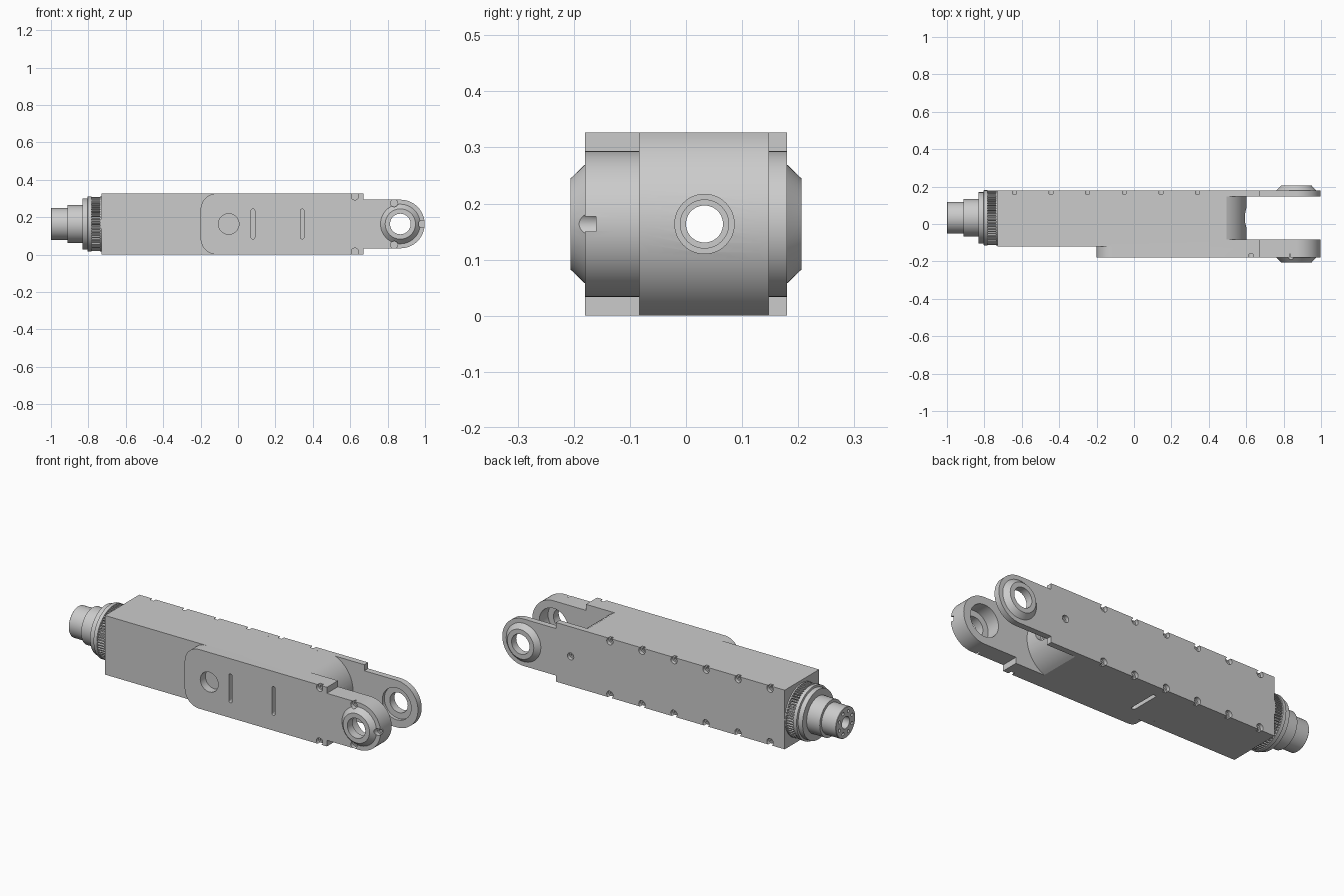
import bpy, bmesh
from math import sin, cos, pi, radians

if "Cube" in bpy.data.objects:
    bpy.data.objects.remove(bpy.data.objects["Cube"])

ZC, YC, PX = 0.1635, 0.033, 0.868      # shaft height, shaft y, fork pivot x
H = 2 * ZC


def make(name, rings, orient):
    """Skin equal-length rings of (a, b, t) points, cap both ends."""
    bm = bmesh.new()
    vs = [[bm.verts.new(orient(*p)) for p in ring] for ring in rings]
    n = len(vs[0])
    for r0, r1 in zip(vs, vs[1:]):
        for i in range(n):
            j = (i + 1) % n
            bm.faces.new((r0[i], r0[j], r1[j], r1[i]))
    bm.faces.new(vs[0])
    bm.faces.new(vs[-1])
    bmesh.ops.recalc_face_normals(bm, faces=bm.faces[:])
    me = bpy.data.meshes.new(name)
    bm.to_mesh(me)
    bm.free()
    ob = bpy.data.objects.new(name, me)
    bpy.context.collection.objects.link(ob)
    return ob


def along_x(y=0, z=0):
    return lambda a, b, t: (t, y + a, z + b)


def along_y(x=0, z=0):
    return lambda a, b, t: (x + a, t, z + b)


def along_z(x=0, y=0):
    return lambda a, b, t: (x + a, y + b, t)


def lathe(name, profile, orient, n=48):
    return make(name, [[(r * cos(2 * pi * i / n), r * sin(2 * pi * i / n), t)
                        for i in range(n)] for r, t in profile], orient)


def prism(name, pts, lo, hi, orient):
    return make(name, [[(a, b, t) for a, b in pts] for t in (lo, hi)], orient)


def arc(cx, cy, r, a0, a1, n):
    return [(cx + r * cos(radians(a0 + (a1 - a0) * i / n)),
             cy + r * sin(radians(a0 + (a1 - a0) * i / n))) for i in range(n + 1)]


def capsule(half, r):
    return (arc(0, half - r, r, 0, 180, 8) + arc(0, r - half, r, 180, 360, 8))


def boolean(target, other, op):
    m = target.modifiers.new("bool", 'BOOLEAN')
    m.operation, m.solver, m.object = op, 'EXACT', other
    bpy.context.view_layer.objects.active = target
    bpy.ops.object.modifier_apply(modifier=m.name)
    bpy.data.objects.remove(other, do_unlink=True)


def smooth(ob):
    bpy.ops.object.select_all(action='DESELECT')
    ob.select_set(True)
    bpy.context.view_layer.objects.active = ob
    bpy.ops.object.shade_smooth_by_angle(angle=radians(25))


# side plate outline in x/z, ending in the rounded fork arm
def plate_outline(left):
    return (left + [(0.67, 0), (0.67, ZC - 0.13)]
            + arc(PX, ZC, 0.13, -90, 90, 32)
            + [(0.67, ZC + 0.13), (0.67, H)])


square_left = [(-0.73, H), (-0.73, 0)]
round_left = arc(-0.112, H - 0.088, 0.088, 90, 180, 12) + arc(-0.112, 0.088, 0.088, 180, 270, 12)

# main housing: core with bulged end, two side walls, front cover plate
core = square_left + arc(0.423, ZC, 0.178, -66.7, 66.7, 24)
core = [(x, min(max(z, 0), H)) for x, z in core]
body = prism("housing", core, -0.083, 0.147, along_y())
boolean(body, prism("back_wall", plate_outline(square_left), 0.147, 0.18, along_y()), 'UNION')
boolean(body, prism("front_wall", plate_outline(square_left), -0.12, -0.083, along_y()), 'UNION')
boolean(body, prism("cover_plate", plate_outline(round_left), -0.18, -0.12, along_y()), 'UNION')

# tapered bosses on both fork arms
for s in (-1, 1):
    boss = lathe("boss", [(0.106, s * 0.17), (0.106, s * 0.18), (0.081, s * 0.206)], along_y(PX, ZC))
    boolean(body, boss, 'UNION')

# fork pivot bore with bearing seats on the inside
boolean(body, lathe("pivot_cut", [(0.055, -0.3), (0.055, -0.16), (0.088, -0.16), (0.088, 0.165),
                                  (0.055, 0.165), (0.055, 0.3)], along_y(PX, ZC)), 'DIFFERENCE')

# long stepped bore through the housing
bore = [(0.033, -1.2), (0.033, 0.5), (0.043, 0.5), (0.043, 0.57), (0.053, 0.57), (0.053, 0.75)]
boolean(body, lathe("bore_cut", bore, along_x(YC, ZC)), 'DIFFERENCE')

# counterbored screw holes: six pairs and one single at the back, five at the front
screws = [(-0.64 + 0.196 * i, z, 1) for i in range(6) for z in (0.016, H - 0.016)]
screws += [(0.58, ZC, 1), (0.983, ZC, -1)]
screws += [(x, ZC + s * d, -1) for x, d in ((0.625, 0.148), (0.835, 0.111)) for s in (-1, 1)]
for x, z, s in screws:
    y = 0.18 * s
    hole = [(0.0195, y + s * 0.04), (0.0195, y - s * 0.02), (0.0105, y - s * 0.02), (0.0105, y - s * 0.028)]
    boolean(body, lathe("screw_cut", hole, along_y(x, z), 16), 'DIFFERENCE')

# round window and slots
boolean(body, lathe("window_cut", [(0.055, -0.25), (0.055, -0.135)], along_y(-0.05, ZC), 32), 'DIFFERENCE')
for x in (0.08, 0.343):
    boolean(body, prism("slot_cut", capsule(0.08, 0.01), -0.25, -0.14, along_y(x, ZC)), 'DIFFERENCE')
boolean(body, prism("under_slot_cut", capsule(0.085, 0.011), -0.1, 0.03, along_z(-0.04, 0.025)), 'DIFFERENCE')
smooth(body)

# stepped output shaft with bore and ring of bolt holes
shaft = lathe("stepped_shaft", [(0.083, -1.0), (0.085, -0.998), (0.085, -0.912), (0.101, -0.912),
                                (0.101, -0.832), (0.137, -0.832), (0.137, -0.805), (0.148, -0.803),
                                (0.148, -0.783), (0.13, -0.783), (0.13, -0.73)], along_x(YC, ZC), 64)
boolean(shaft, lathe("shaft_bore_cut", [(0.033, -1.2), (0.033, -0.6)], along_x(YC, ZC)), 'DIFFERENCE')
for i in range(8):
    a = 2 * pi * (i + 0.5) / 8
    cut = lathe("bolt_cut", [(0.009, -1.1), (0.009, -0.96)],
                along_x(YC + 0.06 * cos(a), ZC + 0.06 * sin(a)), 12)
    boolean(shaft, cut, 'DIFFERENCE')
smooth(shaft)

# toothed ring between shaft and housing
T = 60
teeth = []
for i in range(T):
    for f, r in ((-0.3, 0.131), (-0.2, 0.145), (0.2, 0.145), (0.3, 0.131)):
        a = 2 * pi * (i + f) / T
        teeth.append((r * cos(a), r * sin(a)))
prism("toothed_ring", teeth, -0.783, -0.738, along_x(YC, ZC))
flange = lathe("rear_flange", [(0.147, -0.738), (0.147, -0.73)], along_x(YC, ZC), 64)
for ob in (bpy.data.objects["toothed_ring"], flange):
    boolean(ob, lathe("ring_bore_cut", [(0.125, -0.9), (0.125, -0.6)], along_x(YC, ZC)), 'DIFFERENCE')
smooth(flange)
